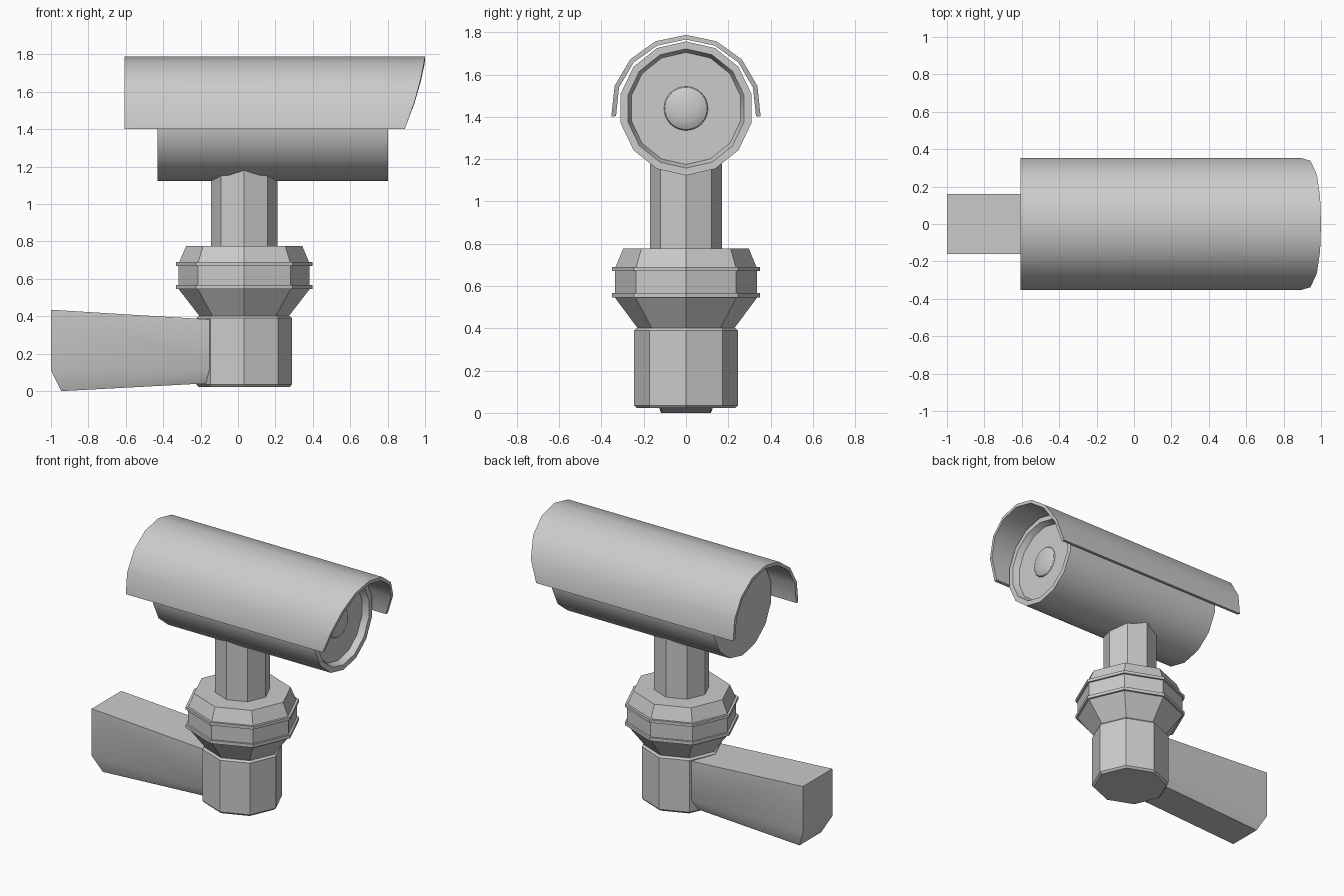
import bpy, bmesh
from math import sin, cos, pi, radians
from mathutils import Matrix

if "Cube" in bpy.data.objects:
    bpy.data.objects.remove(bpy.data.objects["Cube"])


def finish(name, bm):
    bmesh.ops.recalc_face_normals(bm, faces=bm.faces)
    me = bpy.data.meshes.new(name)
    bm.to_mesh(me)
    bm.free()
    me.shade_smooth()
    me.set_sharp_from_angle(angle=radians(30))
    ob = bpy.data.objects.new(name, me)
    bpy.context.collection.objects.link(ob)
    return ob


def lathe(name, profile, sides, matrix):
    """Revolve (radius, height) points about z; zero radius makes a pole, open ends get caps."""
    bm = bmesh.new()
    rings = []
    for r, h in profile:
        if r == 0:
            rings.append([bm.verts.new((0, 0, h))] * sides)
        else:
            rings.append([bm.verts.new((r * cos(2 * pi * i / sides), r * sin(2 * pi * i / sides), h))
                          for i in range(sides)])
    for a, b in zip(rings, rings[1:]):
        for i in range(sides):
            j = (i + 1) % sides
            bm.faces.new(list(dict.fromkeys((a[i], a[j], b[j], b[i]))))
    for ring in (rings[0], rings[-1]):
        if len(set(ring)) == sides:
            bm.faces.new(ring)
    bm.transform(matrix)
    return finish(name, bm)


# Octagonal pedestal parts, slightly wider in x than in y
post = Matrix.Translation((0.033, 0, 0)) @ Matrix.Diagonal((1, 0.96, 1, 1))
lathe("base_post", [(0.243, 0.022), (0.255, 0.035), (0.255, 0.39), (0.243, 0.402), (0.2, 0.402)], 8, post)
lathe("swivel_collar", [(0.2, 0.39), (0.238, 0.40), (0.35, 0.545), (0.364, 0.545), (0.364, 0.567),
                        (0.35, 0.567), (0.35, 0.67), (0.364, 0.67), (0.364, 0.69), (0.347, 0.69),
                        (0.31, 0.777)], 8, post)
lathe("neck", [(0.177, 0.75), (0.177, 1.24)], 8, post)

# Camera housing with recessed front, and lens dome
CZ = 1.44
along_x = Matrix.Translation((0, 0, CZ)) @ Matrix.Rotation(pi / 2, 4, 'Y')
lathe("camera_body", [(0, -0.43), (0.317, -0.43), (0.317, 0.802), (0.282, 0.802),
                      (0.265, 0.76), (0, 0.76)], 14, along_x)
dome = [(0.104 * cos(pi / 2 * k / 5), 0.76 + 0.03 * sin(pi / 2 * k / 5)) for k in range(5)]
lathe("lens", [(0.104, 0.75)] + dome + [(0, 0.79)], 32, along_x)

# Curved sun shield with raked front edge
bm = bmesh.new()
sections = []
for k in range(9):
    a = radians(-96 + 24 * k)
    t = (0.35 * cos(a) + 0.04) / 0.39
    front = 0.89 + 0.16 * t - 0.05 * t * t
    sections.append([bm.verts.new((x, r * 1.015 * sin(a), CZ + r * cos(a) - 0.002))
                     for r, x in ((0.35, -0.606), (0.35, front), (0.328, front), (0.328, -0.606))])
for s, n in zip(sections, sections[1:]):
    for i in range(4):
        j = (i + 1) % 4
        bm.faces.new((s[i], s[j], n[j], n[i]))
bm.faces.new(sections[0])
bm.faces.new(sections[-1])
finish("sun_shield", bm)

# Tapered wall arm with chamfered underside and end
bm = bmesh.new()
for x, y, z in ((-1, 0.16, 0.435), (-1, 0.16, 0.11), (-0.945, 0.118, 0),
                (-0.1, 0.16, 0.38), (-0.1, 0.16, 0.12), (-0.1, 0.118, 0.045)):
    for side in (-1, 1):
        bm.verts.new((x, y * side, z))
bmesh.ops.convex_hull(bm, input=bm.verts)
finish("wall_arm", bm)
